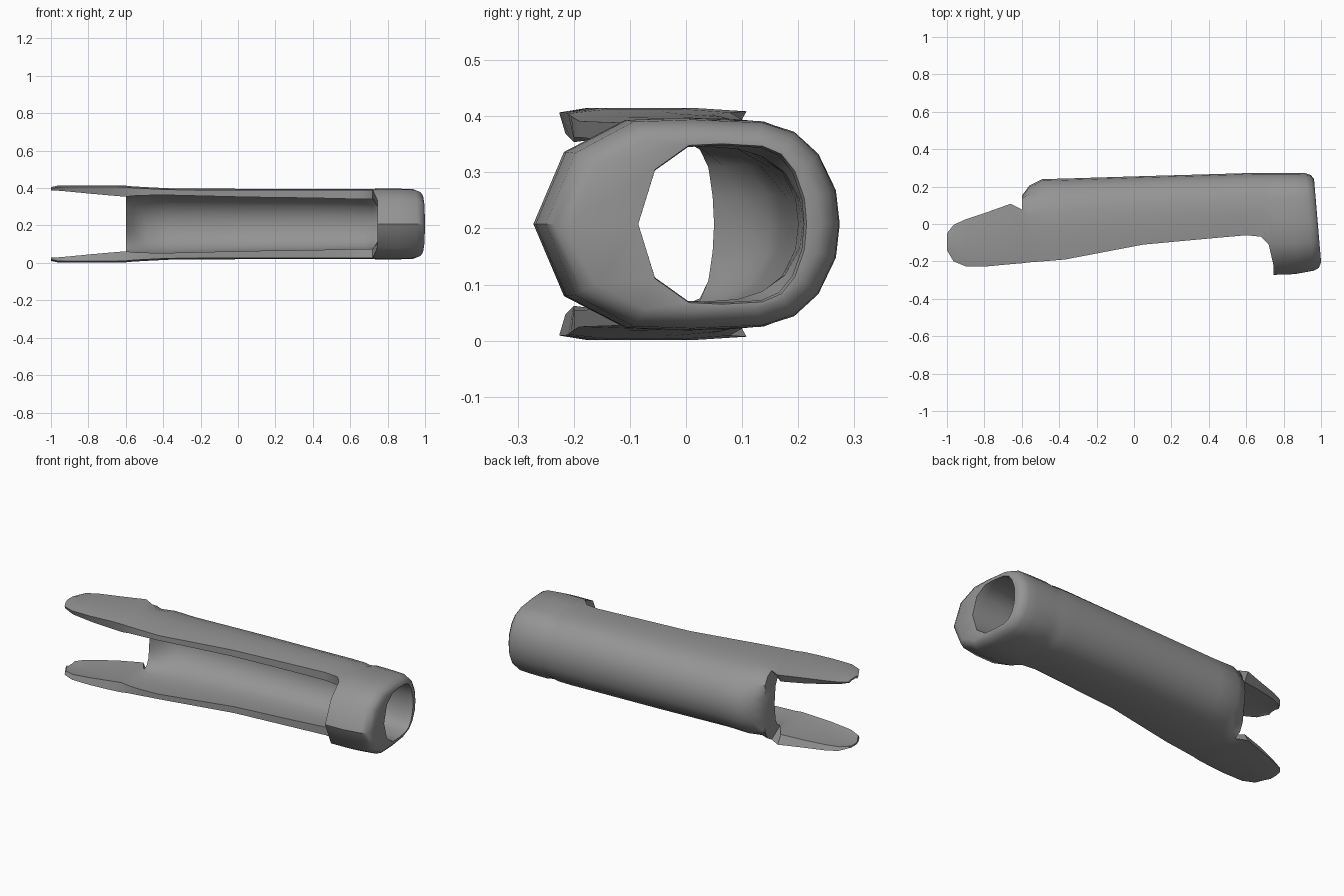
import bpy, bmesh, math

cube = bpy.data.objects.get("Cube")
if cube:
    bpy.data.objects.remove(cube, do_unlink=True)

MID_Z = 0.208
HALF = 8  # profile steps from back centre to front centre

# Upper half profiles: (fraction back to front, fraction of half height)
HEIGHTS = [0, .32, .66, .87, .97, 1, 1, .96, 0]
PROFILES = {
    "prong": list(zip([0, 0, 0, 0, 0, .3, .8, 1, 1], HEIGHTS)),
    "end": list(zip([0, .01, .04, .1, .2, .45, .8, 1, 1], HEIGHTS)),
    "channel": list(zip([0, .02, .11, .25, .4, .6, .8, 1, 1], HEIGHTS)),
    "ring": list(zip([0, .013, .07, .15, .26, .5, .7, .9, 1],
                     HEIGHTS[:6] + [.98, .68, 0])),
}

# Stations: kind, x, outer (back, front, half height), inner (same)
STATIONS = [
    ("prong", -1.0, (-.05, -.14, .197), (-.06, -.13, .188)),
    ("prong", -.965, (-.005, -.2, .205), (-.02, -.19, .186)),
    ("prong", -.9, (.025, -.226, .207), (.01, -.215, .18)),
    ("prong", -.78, (.065, -.226, .207), (.05, -.215, .168)),
    ("prong", -.66, (.108, -.215, .207), (.08, -.205, .157)),
    ("end", -.6, (.15, -.21, .205), (.05, -.2, .152)),
    ("channel", -.56, (.205, -.205, .201), (.1, -.2, .157)),
    ("channel", -.49, (.24, -.2, .197), (.15, -.2, .16)),
    ("channel", -.37, (.243, -.19, .191), (.17, -.19, .161)),
    ("channel", .05, (.256, -.11, .188), (.185, -.11, .15)),
    ("channel", .4, (.266, -.078, .188), (.195, -.078, .145)),
    ("channel", .6, (.272, -.06, .188), (.2, -.06, .14)),
    ("channel", .68, (.274, -.068, .188), (.205, -.068, .138)),
    ("channel", .72, (.274, -.11, .188), (.208, -.08, .138)),
    ("ring", .745, (.274, -.272, .189), (.21, -.085, .14)),
    ("ring", .86, (.274, -.268, .189), (.21, -.085, .14)),
    ("ring", .955, (.272, -.25, .186), (.21, -.085, .14)),
    ("ring", .985, (.262, -.235, .174), (.21, -.085, .14)),
    ("ring", 1.0, (.24, -.205, .155), (.215, -.085, .143)),
]


def make_loop(bm, kind, x, shape):
    """Closed cross-section loop, mirrored top to bottom."""
    back, front, height = shape
    upper = [(back + (front - back) * u, height * w) for u, w in PROFILES[kind]]
    lower = [(y, -z) for y, z in upper[HALF - 1:0:-1]]
    verts = []
    for y, z in upper + lower:
        tilt = .085 * (y + .2) if x > .9 else 0  # slanted ring face
        verts.append(bm.verts.new((x - tilt, y, MID_Z + z)))
    return verts


def cell_exists(i, j):
    """Channel is open in front; prongs also have no back wall."""
    kind, following = STATIONS[i][0], STATIONS[i + 1][0]
    k = min(j, 2 * HALF - 1 - j)
    if kind == "prong":
        return (3 if following == "end" else 4) < k + 1 and 4 <= k < HALF - 1
    return kind == "ring" or k < HALF - 1


def build_shell():
    bm = bmesh.new()
    outer = [make_loop(bm, k, x, o) for k, x, o, _ in STATIONS]
    inner = [make_loop(bm, k, x, n) for k, x, _, n in STATIONS]
    count = 2 * HALF
    edges = {}
    for i in range(len(STATIONS) - 1):
        for j in range(count):
            if not cell_exists(i, j):
                continue
            n = (j + 1) % count
            corners = [(i, j), (i + 1, j), (i + 1, n), (i, n)]
            bm.faces.new([outer[a][b] for a, b in corners])
            bm.faces.new([inner[a][b] for a, b in reversed(corners)])
            for a, b in zip(corners, corners[1:] + corners[:1]):
                edges.setdefault(frozenset((a, b)), []).append((a, b))
    # Rims join the outer and inner walls along every open border
    for used in edges.values():
        if len(used) == 1:
            (a, b), (c, d) = used[0]
            bm.faces.new([outer[c][d], outer[a][b], inner[a][b], inner[c][d]])
    bmesh.ops.delete(bm, geom=[v for v in bm.verts if not v.link_faces],
                     context="VERTS")
    bmesh.ops.recalc_face_normals(bm, faces=bm.faces)
    mesh = bpy.data.meshes.new("channel_sleeve")
    bm.to_mesh(mesh)
    bm.free()
    return mesh


# Plain grey finish
grey = bpy.data.materials.new("mid_grey")
grey.use_nodes = True
colour = (.3, .3, .3, 1)
grey.diffuse_color = colour
grey.node_tree.nodes["Principled BSDF"].inputs["Base Color"].default_value = colour

# Forked sleeve with a closed ring at one end
sleeve = bpy.data.objects.new("channel_sleeve", build_shell())
bpy.context.collection.objects.link(sleeve)
sleeve.data.materials.append(grey)
bpy.ops.object.select_all(action="DESELECT")
sleeve.select_set(True)
bpy.context.view_layer.objects.active = sleeve
bpy.ops.object.shade_smooth_by_angle(angle=math.radians(40))
